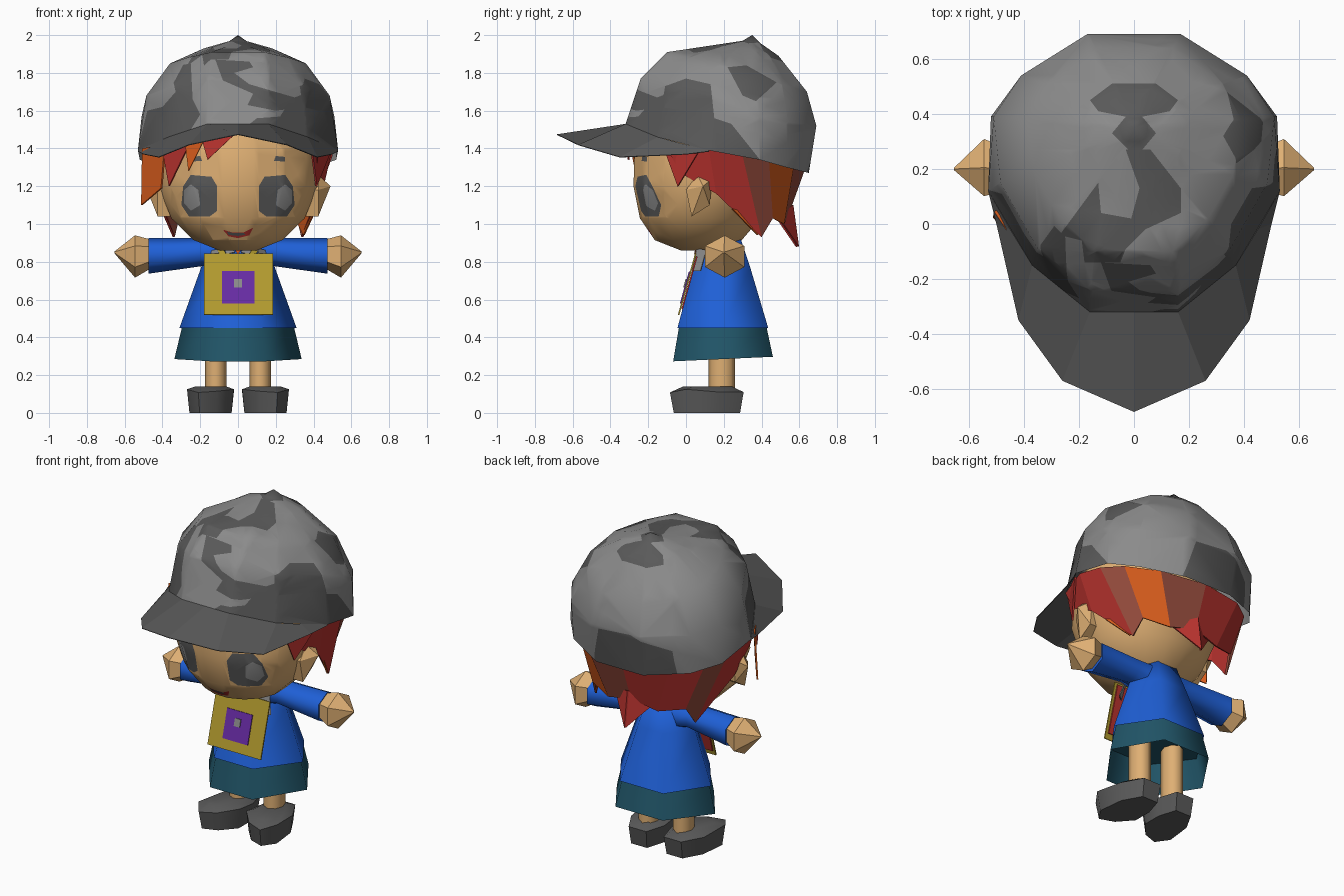
import bpy, bmesh, math
from mathutils import Vector

if "Cube" in bpy.data.objects:
    bpy.data.objects.remove(bpy.data.objects["Cube"])

NAMES = ["light_grey", "dark_grey", "skin", "red", "orange", "brown", "blue", "teal", "gold", "purple"]
RGB = [(138, 138, 138), (90, 90, 90), (222, 174, 115), (184, 54, 50), (214, 92, 34),
       (146, 76, 62), (36, 96, 214), (38, 86, 104), (178, 154, 50), (104, 48, 164)]
LIGHT, DARK, SKIN, RED, ORANGE, BROWN, BLUE, TEAL, GOLD, PURPLE = range(10)
MATS = []
for n, c in zip(NAMES, RGB):
    m = bpy.data.materials.new(n)
    m.diffuse_color = [(v / 255) ** 2.2 for v in c] + [1]
    m.use_nodes = True
    m.node_tree.nodes["Principled BSDF"].inputs["Base Color"].default_value = m.diffuse_color
    MATS.append(m)


def finish(name, bm, mat, angle=60, thick=0):
    """Turn a bmesh into an object; face indices are kept as palette numbers."""
    me = bpy.data.meshes.new(name)
    bm.to_mesh(me)
    bm.free()
    ob = bpy.data.objects.new(name, me)
    bpy.context.collection.objects.link(ob)
    if mat is None:
        for m in MATS:
            me.materials.append(m)
    else:
        me.materials.append(MATS[mat])
    if thick:
        ob.modifiers.new("thickness", "SOLIDIFY").thickness = thick
    bpy.ops.object.select_all(action="DESELECT")
    ob.select_set(True)
    bpy.context.view_layer.objects.active = ob
    if angle:
        bpy.ops.object.shade_smooth_by_angle(angle=math.radians(angle))
    return ob


def loft(rings, caps=(True, True), closed=True):
    """Skin a stack of equal-length point loops."""
    bm = bmesh.new()
    vs = [[bm.verts.new(p) for p in r] for r in rings]
    n = len(rings[0])
    for a, b in zip(vs, vs[1:]):
        for i in range(n if closed else n - 1):
            j = (i + 1) % n
            bm.faces.new((a[i], a[j], b[j], b[i]))
    if caps[0]:
        bm.faces.new(vs[0])
    if caps[1]:
        bm.faces.new(vs[-1])
    bmesh.ops.remove_doubles(bm, verts=bm.verts, dist=0.0005)
    bmesh.ops.recalc_face_normals(bm, faces=bm.faces)
    return bm


def oval(n, z, rx, front, back):
    c, r = (front + back) / 2, (back - front) / 2
    ts = [math.tau * (i + 0.5) / n for i in range(n)]
    return [(rx * math.cos(t), c + r * math.sin(t), z) for t in ts]


def mirrored(half):
    """Close a loop from points that run along its +x side."""
    return half + [(-x, y, z) for x, y, z in reversed(half)]


def inside(u, v, poly):
    hit = False
    for (x1, y1), (x2, y2) in zip(poly, poly[1:] + poly[:1]):
        if (y1 > v) != (y2 > v) and u < (x2 - x1) * (v - y1) / (y2 - y1) + x1:
            hit = not hit
    return hit


def paint(bm, poly, mat, axes=(0, 2, 1), sign=-1, low=0.15):
    """Cut a projected outline into the surface and colour the faces within."""
    a, b, n = axes
    lo = [min(p[i] for p in poly) for i in (0, 1)]
    hi = [max(p[i] for p in poly) for i in (0, 1)]

    def region():
        out = []
        for f in bm.faces:
            us, vs = [v.co[a] for v in f.verts], [v.co[b] for v in f.verts]
            if (f.normal[n] * sign > low and max(us) > lo[0] and min(us) < hi[0]
                    and max(vs) > lo[1] and min(vs) < hi[1]):
                out.append(f)
        return out
    for p, q in zip(poly, poly[1:] + poly[:1]):
        co, no = Vector((0, 0, 0)), Vector((0, 0, 0))
        co[a], co[b] = p
        no[a], no[b] = q[1] - p[1], p[0] - q[0]
        fs = region()
        geom = list({e for f in fs for e in list(f.verts) + list(f.edges)}) + fs
        bmesh.ops.bisect_plane(bm, geom=geom, dist=1e-5, plane_co=co, plane_no=no.normalized())
        bm.normal_update()
    for f in region():
        c = f.calc_center_median()
        if inside(c[a], c[b], poly):
            f.material_index = mat


def flip(poly):
    return [(-x, z) for x, z in poly]


# Cap crown with camouflage patches
rim = [(.16, -.32, 1.53), (.37, -.15, 1.46), (.53, .12, 1.39), (.52, .39, 1.34), (.40, .53, 1.30), (.16, .65, 1.27)]
mid = [(.16, -.24, 1.77), (.35, -.09, 1.73), (.485, .15, 1.68), (.51, .39, 1.57), (.41, .54, 1.54), (.17, .69, 1.52)]
high = [(.14, -.10, 1.91), (.27, .02, 1.88), (.36, .18, 1.85), (.39, .38, 1.79), (.32, .51, 1.74), (.14, .64, 1.70)]
top = [(.06, .10, 1.94), (.12, .18, 1.94), (.18, .28, 1.93), (.18, .37, 1.92), (.14, .44, 1.90), (.06, .49, 1.89)]
knob = [(.02, .30, 1.97), (.04, .31, 1.97), (.05, .34, 1.965), (.05, .36, 1.96), (.04, .38, 1.96), (.02, .39, 1.96)]
bm = loft([mirrored(r) for r in (rim, mid, high, top, knob)] + [[(0, .35, 2.0)] * 12], (False, False))
bmesh.ops.triangulate(bm, faces=bm.faces)
paint(bm, [(-.54, 1.36), (-.48, 1.60), (-.40, 1.62), (-.33, 1.70), (-.36, 1.83), (-.25, 1.85),
           (-.24, 1.66), (-.20, 1.58), (-.25, 1.50), (-.37, 1.42)], DARK, low=.35)
paint(bm, [(-.12, 1.87), (.06, 1.86), (.08, 1.83), (-.02, 1.80), (.06, 1.74), (.30, 1.67), (.38, 1.70),
           (.36, 1.62), (.20, 1.60), (.05, 1.63), (.08, 1.69), (-.08, 1.76)], DARK, low=.35)
paint(bm, [(.05, 1.52), (.10, 1.56), (.24, 1.57), (.36, 1.52), (.30, 1.47)], DARK)
side = (1, 2, 0)
paint(bm, [(-.31, 1.50), (-.20, 1.63), (-.13, 1.62), (-.11, 1.73), (0, 1.77), (.13, 1.74),
           (.15, 1.56), (.24, 1.53), (.40, 1.33), (.1, 1.36)], DARK, side, 1, .3)
paint(bm, [(.22, 1.83), (.32, 1.84), (.48, 1.75), (.37, 1.65), (.30, 1.68)], DARK, side, 1, .3)
paint(bm, [(-.34, 1.24), (-.32, 1.44), (-.10, 1.52), (.12, 1.50), (.19, 1.24)], DARK, (0, 2, 1), 1)
up = (0, 1, 2)
paint(bm, [(-.16, .45), (-.08, .51), (.08, .51), (.16, .45), (.13, .41), (.03, .39), (.08, .33),
           (.03, .27), (-.02, .27), (-.08, .33), (-.03, .39), (-.13, .41)], DARK, up, 1, .1)
paint(bm, [(-.27, -.04), (-.13, .15), (-.12, .04), (-.01, .02), (.02, .13), (-.03, .27), (.06, .27), (.17, .13),
           (.17, .04), (.04, -.02), (-.03, -.09), (-.05, -.14), (-.18, -.14), (-.19, -.06)], DARK, up, 1, .3)
finish("cap_crown", bm, None)

# Cap brim
outer = [(.53, .12, 1.385), (.50, 0, 1.37), (.42, -.35, 1.355), (.26, -.57, 1.42), (0, -.683, 1.475)]
inner = [(.53, .12, 1.392), (.45, -.02, 1.425), (.37, -.15, 1.46), (.16, -.32, 1.53), (0, -.32, 1.53)]
arc = lambda h: h + [(-x, y, z) for x, y, z in h[-2::-1]]
bm = loft([arc(outer), arc(inner)], (False, False), False)
if sum(f.normal.z for f in bm.faces) < 0:
    bmesh.ops.reverse_faces(bm, faces=bm.faces)
finish("cap_brim", bm, DARK, 0, .004)

# Head with painted eyes, brows and mouth
bm = loft([oval(16, *r) for r in [(.86, .10, -.03, .2), (.915, .24, -.17, .3), (1.03, .36, -.25, .40),
                                  (1.2, .43, -.285, .46), (1.4, .43, -.28, .5), (1.55, .38, -.22, .5)]])
bmesh.ops.triangulate(bm, faces=bm.faces)
for f in bm.faces:
    f.material_index = SKIN
eye = [(.11, 1.07), (.11, 1.20), (.14, 1.25), (.25, 1.26), (.29, 1.20), (.30, 1.10), (.26, 1.04), (.15, 1.04)]
glint = [(.20, 1.10), (.21, 1.18), (.25, 1.21), (.285, 1.18), (.285, 1.11), (.25, 1.07)]
brow = [(.19, 1.335), (.20, 1.36), (.25, 1.355), (.25, 1.33)]
for shape, mat in ((eye, DARK), (glint, LIGHT), (brow, DARK)):
    paint(bm, shape, mat)
    paint(bm, flip(shape), mat)
paint(bm, [(-.08, .97), (-.03, .955), (.03, .955), (.08, .98), (.06, .94), (0, .925), (-.05, .935)], RED, low=.05)
paint(bm, [(-.06, .96), (-.03, .953), (.03, .953), (.04, .943), (0, .937), (-.05, .942)], DARK, low=.05)
finish("head", bm, None)

# Ears, arms, hands, legs and shoes in mirrored pairs
for s, tag in ((1, "right"), (-1, "left")):
    sx = lambda pts: [(s * x, y, z) for x, y, z in pts]
    ear = [(0, 1.18), (.06, 1.26), (.14, 1.24), (.125, 1.10), (.03, 1.04)]
    ring = lambda x: sx([(x, y, z) for y, z in ear])
    finish("ear_" + tag, loft([ring(.36), ring(.425), sx([(.49, .09, 1.20)] * 5)], (True, False)), SKIN, 0)

    def tube(x, y, z, ry, rz, n=6):
        ts = [math.tau * (i + .5) / n for i in range(n)]
        return sx([(x, y + ry * math.cos(t), z + rz * math.sin(t)) for t in ts])
    finish("sleeve_" + tag, loft([tube(.08, .19, .84, .10, .09), tube(.19, .19, .852, .09, .075),
                                  tube(.475, .2, .832, .105, .095)]), BLUE, 75)
    finish("hand_" + tag, loft([tube(.47, .2, .84, .09, .08), tube(.545, .205, .828, .12, .112),
                                tube(.655, .2, .85, .004, .004)]), SKIN, 30)
    leg = [(s * .118 + .057 * math.cos(t), .19 + .07 * math.sin(t)) for t in [math.tau * i / 8 for i in range(8)]]
    finish("leg_" + tag, loft([[(x, y, z) for x, y in leg] for z in (.10, .45)]), SKIN, 60)
    sole = [(.022, .05), (.11, -.05), (.21, -.085), (.27, 0), (.25, .18), (.18, .305), (.06, .305), (.022, .18)]
    height = lambda y: .11 if y > .1 else .125 - .2 * max(0, -y)

    def shoe_ring(k, z):
        return sx([(.14 + (x - .14) * k, .12 + (y - .12) * k, z if z is not None else height(y)) for x, y in sole])
    finish("shoe_" + tag, loft([shoe_ring(.9, 0), shoe_ring(1, None), shoe_ring(.66, .14)]), DARK, 60)


# Shirt, skirt and neck: six-sided flared bodies
def hexagon(z, rx, front, back, tilt=0):
    c = (front + back) / 2
    half = [(rx * .43, front, z - tilt), (rx, c, z), (rx * .48, back, z + tilt)]
    return mirrored(half)


finish("shirt", loft([hexagon(.45, .31, -.045, .435), hexagon(.77, .195, .04, .34),
                      hexagon(.92, .14, .095, .29)], (False, True)), BLUE, 75)
finish("skirt", loft([hexagon(.285, .337, -.068, .46, .012), hexagon(.46, .295, -.036, .425)],
                     (False, True)), TEAL, 75)
finish("neck", loft([oval(8, .80, .08, .09, .28), oval(8, .95, .08, .06, .28)]), SKIN)


def sheet(name, pts, mat, thick):
    bm = bmesh.new()
    bm.faces.new([bm.verts.new(p) for p in pts])
    return finish(name, bm, mat, 0, thick)


# Chest bag: leaning square with a red back, purple panel, button, straps and collar
def chest(x0, x1, z0, z1, off):
    lean = lambda z: -.043 + (z - .52) * .28 - off
    return [(x0, lean(z0), z0), (x1, lean(z0), z0), (x1, lean(z1), z1), (x0, lean(z1), z1)]


sheet("bag_back", chest(-.17, .17, .55, .83, -.010), RED, .008)
sheet("bag", chest(-.18, .185, .52, .845, 0), GOLD, .008)
sheet("bag_panel", chest(-.085, .088, .58, .75, .006), PURPLE, .006)
sheet("bag_button", chest(-.02, .02, .665, .71, .012), LIGHT, .006)
for s in (1, -1):
    sheet("strap", [(s * .06, .05, .84), (s * .095, .055, .84), (s * .14, .10, .92), (s * .11, .08, .92)], GOLD, .008)
    sheet("collar", [(s * .015, .05, .85), (s * .06, .055, .84), (s * .10, .085, .92), (s * .05, .07, .91)], LIGHT, .006)
    sheet("shirt_patch", [(s * .10, .06, .87), (s * .14, .11, .86), (s * .17, .08, .75), (s * .12, .035, .75)], LIGHT, .006)
sheet("neck_knot", [(-.03, .05, .88), (0, .045, .84), (.03, .05, .88)], ORANGE, .006)

# Hair curtain hanging from the cap, one colour per panel
roots = [(.42, -.10, 1.40), (.50, .12, 1.40), (.50, .30, 1.36), (.44, .44, 1.33), (.28, .57, 1.30), (0, .63, 1.29)]
tips = [(.42, -.03, 1.27), (.445, .16, 1.16), (.345, .40, .93), (.32, .46, 1.03), (.17, .52, 1.0), (0, .54, 1.04)]
bm = loft([arc(roots), arc(tips)], (False, False), False)
shades = [RED, RED, BROWN, ORANGE, BROWN, RED, RED, BROWN, RED, RED]
for f, c in zip(bm.faces, shades):
    f.material_index = c
finish("hair_back", bm, None, 0, .012)

# Loose locks: roots first, then one or two tips
locks = [([(-.50, .05, 1.40), (-.38, -.13, 1.42), (-.40, -.10, 1.19), (-.505, .03, 1.10)], ORANGE),
         ([(-.40, -.13, 1.42), (-.24, -.27, 1.45), (-.36, -.17, 1.20)], RED),
         ([(-.28, -.26, 1.45), (-.16, -.30, 1.48), (-.26, -.26, 1.28)], ORANGE),
         ([(-.20, -.29, 1.48), (.0, -.31, 1.49), (-.16, -.30, 1.34)], RED),
         ([(.38, -.12, 1.42), (.49, .08, 1.40), (.41, -.04, 1.20)], RED),
         ([(-.14, .48, 1.04), (.0, .56, 1.10), (0, .59, .88)], RED),
         ([(.14, .48, 1.04), (.0, .56, 1.10), (0, .59, .88)], RED),
         ([(.41, .24, 1.08), (.30, .42, 1.03), (.345, .375, .94)], ORANGE)]
for pts, c in locks:
    sheet("hair_lock", pts, c, .01)
